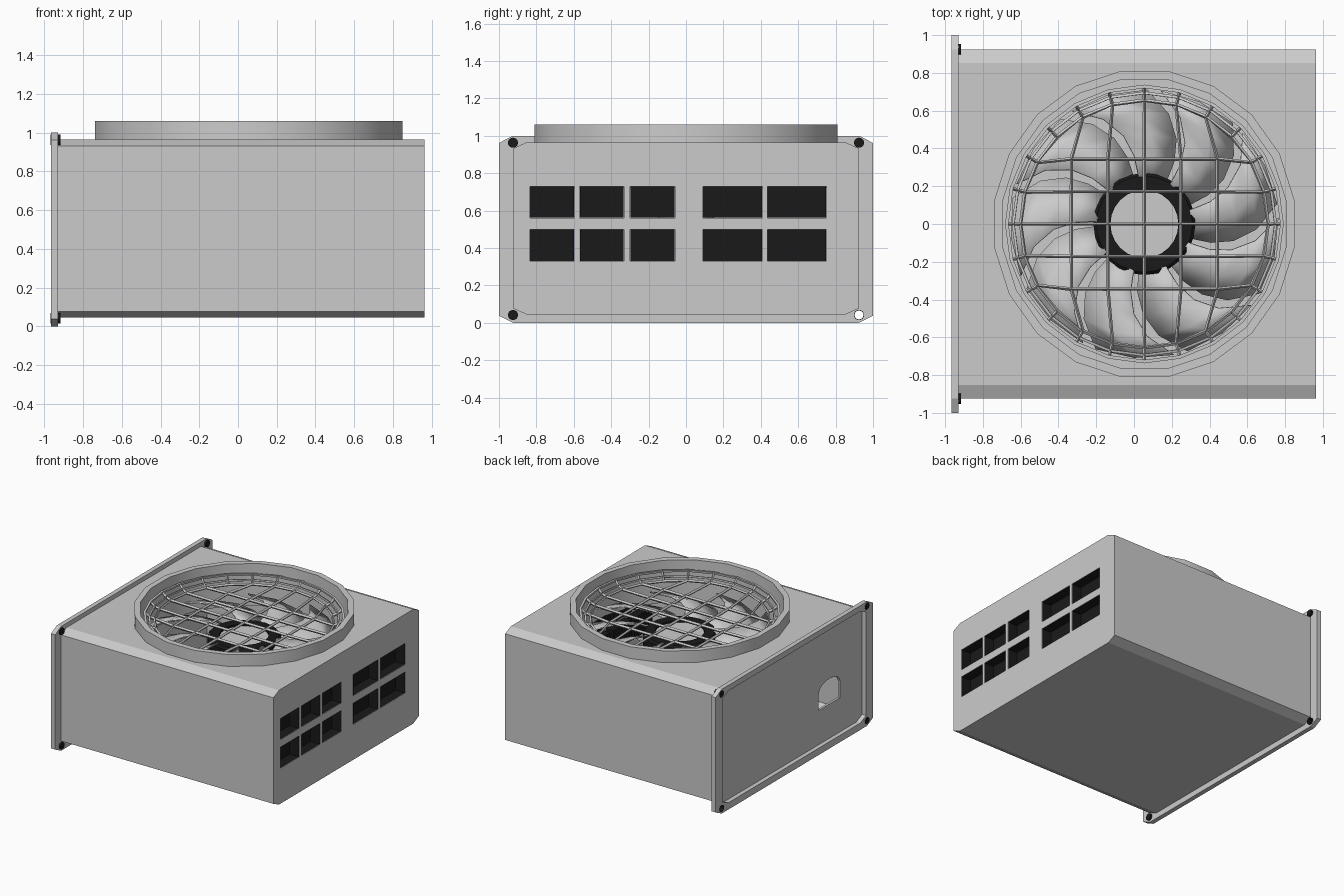
import bpy, bmesh
from math import sin, cos, pi, radians

if "Cube" in bpy.data.objects:
    bpy.data.objects.remove(bpy.data.objects["Cube"])

CX = 0.055  # fan axis position in x


def material(name, v):
    m = bpy.data.materials.new(name)
    m.diffuse_color = (v, v, v, 1)
    m.use_nodes = True
    m.node_tree.nodes["Principled BSDF"].inputs["Base Color"].default_value = m.diffuse_color
    return m


BLACK = material("black", 0.01)
LIGHT = material("light_grey", 0.75)


def finish(bm, name, mat=None, smooth=False, recalc=True):
    if recalc:
        bmesh.ops.recalc_face_normals(bm, faces=bm.faces)
    me = bpy.data.meshes.new(name)
    bm.to_mesh(me)
    bm.free()
    ob = bpy.data.objects.new(name, me)
    bpy.context.collection.objects.link(ob)
    if mat:
        me.materials.append(mat)
    bpy.ops.object.select_all(action='DESELECT')
    ob.select_set(True)
    bpy.context.view_layer.objects.active = ob
    if smooth:
        bpy.ops.object.shade_smooth_by_angle()
    return ob


def prism(name, pts, x0, x1, mat=None):
    """Extrude a (y, z) outline along x."""
    bm = bmesh.new()
    a = [bm.verts.new((x0, y, z)) for y, z in pts]
    b = [bm.verts.new((x1, y, z)) for y, z in pts]
    bm.faces.new(a)
    bm.faces.new(b[::-1])
    for i in range(len(pts)):
        j = (i + 1) % len(pts)
        bm.faces.new((a[i], b[i], b[j], a[j]))
    return finish(bm, name, mat)


def octagon(w, z0, z1, cy, cz):
    """Rectangle in y-z with cut corners."""
    return [(-w, z0 + cz), (-w + cy, z0), (w - cy, z0), (w, z0 + cz),
            (w, z1 - cz), (w - cy, z1), (-w + cy, z1), (-w, z1 - cz)]


def circle(y, z, r, n=16):
    return [(y + r * cos(2 * pi * i / n), z + r * sin(2 * pi * i / n)) for i in range(n)]


def rect(y0, y1, z0, z1):
    return [(y0, z0), (y1, z0), (y1, z1), (y0, z1)]


def lathe(name, prof, n, off=0.0, sx=1.0, mat=None, smooth=True):
    """Revolve a closed (r, z) outline about the fan axis."""
    bm = bmesh.new()
    rings = []
    for i in range(n):
        t = 2 * pi * i / n + off
        rings.append([bm.verts.new((CX + sx * r * cos(t), r * sin(t), z)) for r, z in prof])
    m = len(prof)
    for i in range(n):
        p, q = rings[i], rings[(i + 1) % n]
        for k in range(m):
            l = (k + 1) % m
            bm.faces.new((p[k], q[k], q[l], p[l]))
    return finish(bm, name, mat, smooth)


def cylinder(name, r, z0, z1, n, off=0.0, sx=1.0, mat=None):
    bm = bmesh.new()
    bot = [bm.verts.new((CX + sx * r * cos(2 * pi * i / n + off), r * sin(2 * pi * i / n + off), z0))
           for i in range(n)]
    f = bm.faces.new(bot)
    ext = bmesh.ops.extrude_face_region(bm, geom=[f], use_keep_orig=True)
    bmesh.ops.translate(bm, vec=(0, 0, z1 - z0),
                        verts=[g for g in ext['geom'] if isinstance(g, bmesh.types.BMVert)])
    return finish(bm, name, mat)


def apply(ob, kind, **kw):
    bpy.context.view_layer.objects.active = ob
    m = ob.modifiers.new(kind.lower(), kind)
    for k, v in kw.items():
        setattr(m, k, v)
    bpy.ops.object.modifier_apply(modifier=m.name)


def cut(ob, cutter):
    cutter.hide_render = True
    apply(ob, 'BOOLEAN', operation='DIFFERENCE', solver='EXACT', object=cutter)
    bpy.data.objects.remove(cutter)


# hollow housing with the fan opening
body = prism("housing", octagon(0.925, 0.045, 0.965, 0.072, 0.033), -0.93, 0.963)
apply(body, 'SOLIDIFY', thickness=0.03, offset=-1)
cut(body, cylinder("fan_cutter", 0.80, 0.85, 1.1, 20, pi / 20, 0.98))

# side vents: openings with black pockets behind
for y0, y1 in [(-0.835, -0.597), (-0.57, -0.332), (-0.30, -0.06), (0.09, 0.408), (0.435, 0.75)]:
    for z0, z1 in [(0.33, 0.50), (0.56, 0.73)]:
        cut(body, prism("vent_cutter", rect(y0, y1, z0, z1), 0.89, 1.0))
        e = 0.002
        bm = bmesh.new()
        back = [bm.verts.new((0.88, y, z)) for y, z in rect(y0 + e, y1 - e, z0 + e, z1 - e)]
        front = [bm.verts.new((0.962, v.co.y, v.co.z)) for v in back]
        bm.faces.new(back)
        for i in range(4):
            j = (i + 1) % 4
            bm.faces.new((back[j], back[i], front[i], front[j]))
        finish(bm, "vent_pocket", BLACK, recalc=False)

# arched cable opening in the rear panel
arch = [(-0.63, 0.33), (-0.36, 0.33)]
arch += [(-0.495 + 0.135 * cos(pi * i / 8), 0.465 + 0.07 * sin(pi * i / 8)) for i in range(9)]
cut(body, prism("cable_cutter", arch, -1.0, -0.87))

# mounting flange frame
flange = prism("mounting_flange", octagon(1.0, 0.0, 1.0, 0.075, 0.038), -0.965, -0.928)
cut(flange, prism("frame_cutter", octagon(0.912, 0.055, 0.955, 0.072, 0.033), -1.1, -0.8))

# corner bolts, one corner left as an open sleeve
for y in (-0.925, 0.925):
    for z in (0.042, 0.963):
        cut(flange, prism("bolt_cutter", circle(y, z, 0.027), -1.1, -0.8))
        bolt = prism("corner_bolt", circle(y, z, 0.027), -0.967, -0.915, BLACK)
        if y > 0 and z < 0.5:
            bolt.name = "corner_sleeve"
            cut(bolt, prism("sleeve_cutter", circle(y, z, 0.024), -1.1, -0.8))

# outlet collar
lathe("outlet_collar", [(0.82, 0.72), (0.82, 1.06), (0.775, 1.06), (0.775, 0.72)], 20, pi / 20, 0.98)

# wire guard: square grid opening out to concentric rings
bm = bmesh.new()


def rim_angle(i, j):
    if abs(i) == 3 and abs(j) <= 3:
        return radians(15 * j) if i > 0 else pi - radians(15 * j)
    return radians(90 - 15 * i) if j > 0 else radians(15 * i - 90)


def polar(r, t, z):
    return bm.verts.new((CX + r * cos(t), r * sin(t), z))


grid = {}
for i in range(-3, 4):
    for j in range(-3, 4):
        if max(abs(i), abs(j)) == 3:
            grid[i, j] = polar(0.655, rim_angle(i, j), 0.945)
        else:
            grid[i, j] = bm.verts.new((CX + 0.193 * i, 0.172 * j, 0.94))
for i in range(-3, 3):
    for j in range(-3, 3):
        bm.faces.new((grid[i, j], grid[i + 1, j], grid[i + 1, j + 1], grid[i, j + 1]))
path = ([(3, j) for j in range(-3, 3)] + [(i, 3) for i in range(3, -3, -1)]
        + [(-3, j) for j in range(3, -3, -1)] + [(i, -3) for i in range(-3, 3)])
loop = [grid[p] for p in path]
for r, z in [(0.695, 0.96), (0.728, 0.99)]:
    new = [polar(r, rim_angle(*p), z) for p in path]
    for k in range(24):
        l = (k + 1) % 24
        bm.faces.new((loop[k], new[k], new[l], loop[l]))
    loop = new
guard = finish(bm, "wire_guard")
apply(guard, 'WIREFRAME', thickness=0.026, offset=0, use_even_offset=False, use_boundary=True)

# fan hub: black ring round a light cap, carried on a motor post
lathe("hub_ring", [(0.27, 0.73), (0.27, 0.83), (0.255, 0.845), (0.18, 0.845), (0.18, 0.73)], 24, mat=BLACK)
cylinder("hub_cap", 0.182, 0.74, 0.83, 24, mat=LIGHT)
cylinder("motor_post", 0.15, 0.07, 0.75, 16)

# swept, pitched fan blades
bm = bmesh.new()
COUNT = 9
for b in range(COUNT):
    rows = []
    for k in range(5):
        s = k / 4
        r = 0.25 + 0.46 * s
        row = []
        for c in (-1, 0, 1):
            t = 2 * pi * b / COUNT + 0.45 * s * s + radians(17) * c
            z = 0.80 + (0.055 - 0.015 * s) * c + (0.012 if c == 0 else 0)
            row.append(polar(r, t, z))
        rows.append(row)
    for p, q in zip(rows, rows[1:]):
        for c in range(2):
            bm.faces.new((p[c], q[c], q[c + 1], p[c + 1]))
blades = finish(bm, "fan_blades", LIGHT, smooth=True)
apply(blades, 'SOLIDIFY', thickness=0.01, offset=0)
